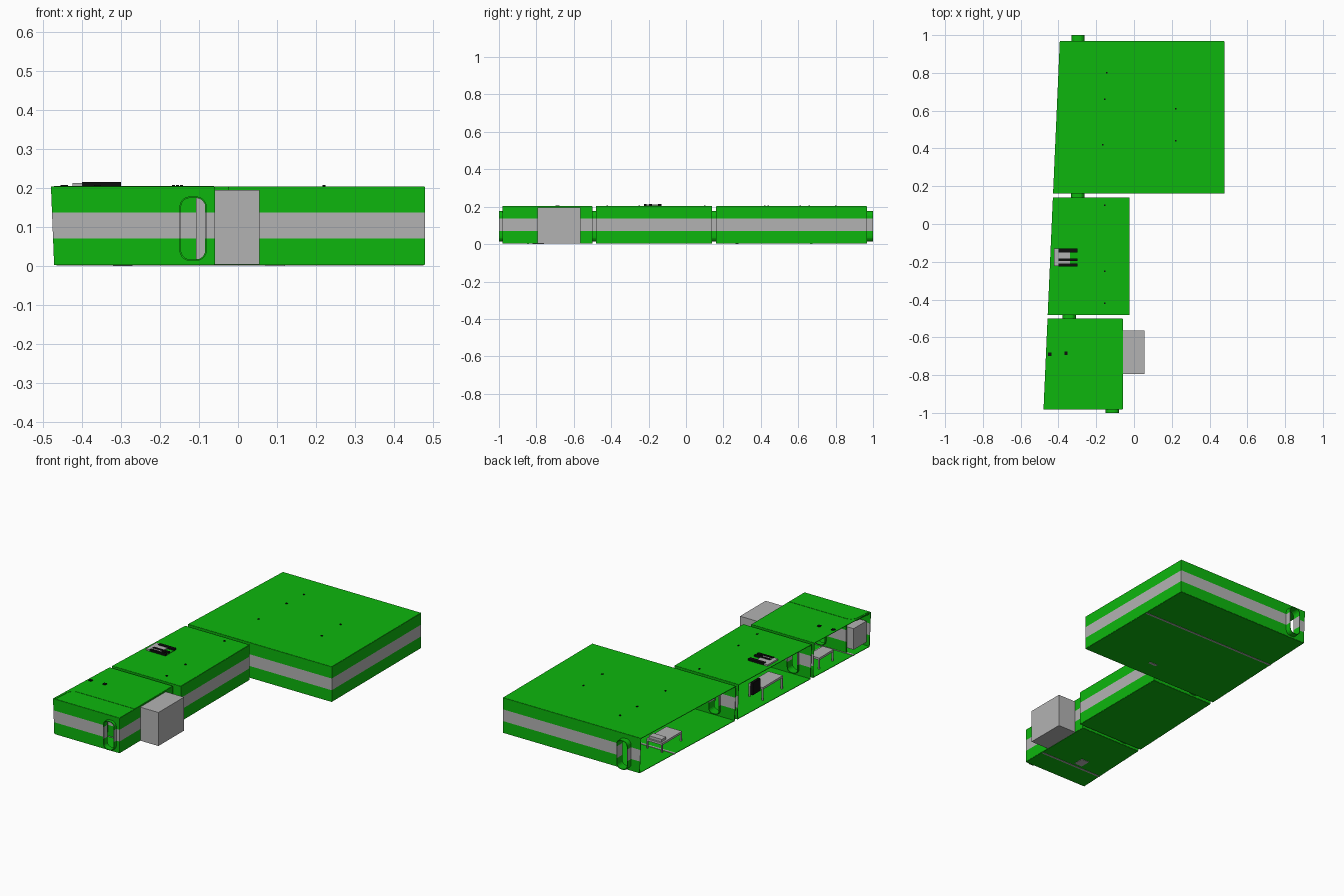
import bpy, bmesh, math
from mathutils import Vector

if "Cube" in bpy.data.objects:
    bpy.data.objects.remove(bpy.data.objects["Cube"])


def material(name, rgb):
    m = bpy.data.materials.new(name)
    m.use_nodes = True
    m.diffuse_color = (*rgb, 1)
    m.node_tree.nodes["Principled BSDF"].inputs["Base Color"].default_value = (*rgb, 1)
    return m


GREEN = material("hull green", (0.004, 0.47, 0.004))
GREY = material("panel grey", (0.45, 0.45, 0.45))
BLACK = material("trim black", (0.004, 0.004, 0.004))

BOTTOM, TOP = 0.004, 0.202
STRIPE = (0.07, 0.137)
DOOR_LOW, DOOR_HIGH, DOOR_HALF = 0.015, 0.176, 0.033

# Slanted plane that opens the long side of every room
cut_point = Vector((-0.479, -0.98, TOP))
along = Vector((-0.393, 0.965, TOP)) - cut_point
down = Vector((-0.471, -0.98, BOTTOM)) - cut_point
cut_normal = along.cross(down).normalized()
if cut_normal.x > 0:
    cut_normal.negate()


def everything(bm):
    return bm.verts[:] + bm.edges[:] + bm.faces[:]


def finish(name, bm, mats, thickness=0):
    bmesh.ops.recalc_face_normals(bm, faces=bm.faces[:])
    me = bpy.data.meshes.new(name)
    bm.to_mesh(me)
    bm.free()
    for m in mats:
        me.materials.append(m)
    ob = bpy.data.objects.new(name, me)
    bpy.context.collection.objects.link(ob)
    if thickness:
        mod = ob.modifiers.new("thickness", 'SOLIDIFY')
        mod.thickness = thickness
        mod.offset = 0
    return ob


def paint_stripe(bm):
    for z in STRIPE:
        bmesh.ops.bisect_plane(bm, geom=everything(bm), dist=1e-6,
                               plane_co=(0, 0, z), plane_no=(0, 0, 1))
    for f in bm.faces:
        f.material_index = int(STRIPE[0] < f.calc_center_median().z < STRIPE[1])


def box(name, x, y, z, mat):
    bm = bmesh.new()
    bmesh.ops.create_cube(bm, size=1)
    for v in bm.verts:
        v.co = [lim[0] + (c + 0.5) * (lim[1] - lim[0]) for c, lim in zip(v.co, (x, y, z))]
    return finish(name, bm, [mat])


def door_outline(cx, y, grow=0, r=0.025):
    pts = []
    half, low, high = DOOR_HALF + grow, DOOR_LOW - grow, DOOR_HIGH + grow
    corners = ((cx + half - r, high - r), (cx - half + r, high - r),
               (cx - half + r, low + r), (cx + half - r, low + r))
    for i, (px, pz) in enumerate(corners):
        for k in range(6):
            a = (i + k / 5) * math.pi / 2
            pts.append((px + r * math.cos(a), y, pz + r * math.sin(a)))
    return pts


def loop_edges(bm, pts):
    vs = [bm.verts.new(p) for p in pts]
    return [bm.edges.new((v, vs[i - 1])) for i, v in enumerate(vs)]


def wall_with_door(bm, x0, x1, y, door):
    edges = loop_edges(bm, [(x0, y, BOTTOM), (x1, y, BOTTOM), (x1, y, TOP), (x0, y, TOP)])
    edges += loop_edges(bm, door_outline(door, y))
    bmesh.ops.triangle_fill(bm, use_beauty=True, edges=edges, normal=(0, -1, 0))


def room(name, right, y0, y1, door0, door1):
    bm = bmesh.new()
    x = -0.6
    for corners in (
            [(x, y0, BOTTOM), (right, y0, BOTTOM), (right, y1, BOTTOM), (x, y1, BOTTOM)],
            [(x, y0, TOP), (right, y0, TOP), (right, y1, TOP), (x, y1, TOP)],
            [(right, y0, BOTTOM), (right, y1, BOTTOM), (right, y1, TOP), (right, y0, TOP)]):
        bm.faces.new([bm.verts.new(c) for c in corners])
    wall_with_door(bm, x, right, y0, door0)
    wall_with_door(bm, x, right, y1, door1)
    bmesh.ops.bisect_plane(bm, geom=everything(bm), dist=1e-6, plane_co=cut_point,
                           plane_no=cut_normal, clear_outer=True)
    paint_stripe(bm)
    finish(name, bm, [GREEN, GREY], 0.003)


def door_frame(name, cx, y0, y1):
    bm = bmesh.new()
    edges = loop_edges(bm, door_outline(cx, y0))
    new = bmesh.ops.extrude_edge_only(bm, edges=edges)["geom"]
    for v in (g for g in new if isinstance(g, bmesh.types.BMVert)):
        v.co.y = y1
    paint_stripe(bm)
    finish(name, bm, [GREEN, GREY], 0.004)


# Three rooms in a row, open along the slanted side
FRONT_DOOR, SECOND_DOOR, THIRD_DOOR, BACK_DOOR = -0.115, -0.343, -0.298, -0.296
room("front_room", -0.061, -0.98, -0.502, FRONT_DOOR, SECOND_DOOR)
room("middle_room", -0.025, -0.48, 0.138, SECOND_DOOR, THIRD_DOOR)
room("rear_room", 0.477, 0.162, 0.966, THIRD_DOOR, BACK_DOOR)

# Door frames bridging the rooms
door_frame("front_door_frame", FRONT_DOOR, -1.0, -0.965)
door_frame("front_middle_door_frame", SECOND_DOOR, -0.515, -0.467)
door_frame("middle_rear_door_frame", THIRD_DOOR, 0.125, 0.175)
door_frame("back_door_frame", BACK_DOOR, 0.95, 1.0)

# Side cabinet outside the front room
box("side_cabinet", (-0.06, 0.055), (-0.795, -0.565), (0.004, 0.195), GREY)

# Cabin partition with its own doorway
bm = bmesh.new()
wall_with_door(bm, -0.42, -0.061, -0.845, -0.26)
paint_stripe(bm)
finish("cabin_partition", bm, [GREEN, GREY], 0.006)
door_frame("cabin_door_frame", -0.26, -0.86, -0.83)

# Curved ridge on the roof above the partition
bm = bmesh.new()
path = [(-0.062, -0.843), (-0.42, -0.843)]
path += [(-0.42 - 0.043 * math.sin(a), -0.886 + 0.043 * math.cos(a))
         for a in (math.pi / 10 * k for k in range(1, 6))]
path.append((-0.468, -0.975))
for (ax, ay), (bx, by) in zip(path, path[1:]):
    bm.faces.new([bm.verts.new(p) for p in ((ax, ay, 0.19), (bx, by, 0.19),
                                            (bx, by, 0.205), (ax, ay, 0.205))])
bmesh.ops.remove_doubles(bm, verts=bm.verts[:], dist=1e-5)
finish("roof_ridge", bm, [GREEN], 0.007)

# Grey sills showing under the floors
box("front_floor_sill", (-0.465, -0.065), (-0.851, -0.839), (0.001, 0.008), GREY)
box("rear_floor_sill", (-0.4, 0.475), (0.664, 0.676), (0.001, 0.008), GREY)
box("floor_hatch", (-0.32, -0.27), (-0.82, -0.76), (0.0, 0.008), GREY)
box("rear_floor_hatch", (0.07, 0.12), (0.265, 0.28), (0.0, 0.008), GREY)

# Roof unit with black slats
box("roof_unit", (-0.424, -0.34), (-0.222, -0.13), (0.19, 0.212), GREY)
for i, (y, w) in enumerate(((-0.14, 0.02), (-0.19, 0.014), (-0.217, 0.014))):
    box(f"roof_slat_{i + 1}", (-0.4, -0.3), (y - w / 2, y + w / 2), (0.2, 0.215), BLACK)
box("roof_unit_end", (-0.34, -0.3), (-0.21, -0.15), (0.195, 0.2065), GREEN)

# Small studs on the roof
for i, (x, y) in enumerate(((-0.445, -0.69), (-0.36, -0.685), (-0.155, 0.1), (-0.155, -0.25),
                            (-0.155, -0.42), (-0.165, 0.42), (-0.155, 0.66), (-0.145, 0.8),
                            (0.22, 0.61), (0.22, 0.44))):
    s = 0.009 if i < 2 else 0.004
    box(f"roof_stud_{i + 1}", (x - s, x + s), (y - s, y + s), (0.195, 0.207), BLACK)


def table(name, x, y, top):
    box(name + "_top", x, y, (top - 0.012, top), GREY)
    for i, lx in enumerate(x):
        for j, ly in enumerate(y):
            sx, sy = (0.008, -0.008)[i], (0.008, -0.008)[j]
            box(f"{name}_leg_{i}{j}", sorted((lx, lx + sx)), sorted((ly, ly + sy)),
                (0.006, top - 0.012), GREY)


# Furniture inside the rooms
box("entry_panel", (-0.108, -0.066), (-0.9, -0.852), (0.008, 0.185), GREY)
box("cabin_console", (-0.458, -0.40), (-0.97, -0.855), (0.03, 0.15), GREY)
table("front_bench", (-0.42, -0.35), (-0.73, -0.6), 0.07)
table("middle_table", (-0.40, -0.31), (-0.3, -0.12), 0.08)
box("middle_locker", (-0.2, -0.1), (0.02, 0.1), (0.006, 0.15), GREY)
box("middle_screen", (-0.40, -0.385), (-0.1, -0.03), (0.07, 0.14), BLACK)
table("rear_bed", (-0.34, -0.24), (0.52, 0.7), 0.06)
box("rear_bed_pillow", (-0.33, -0.25), (0.65, 0.69), (0.06, 0.075), GREY)
